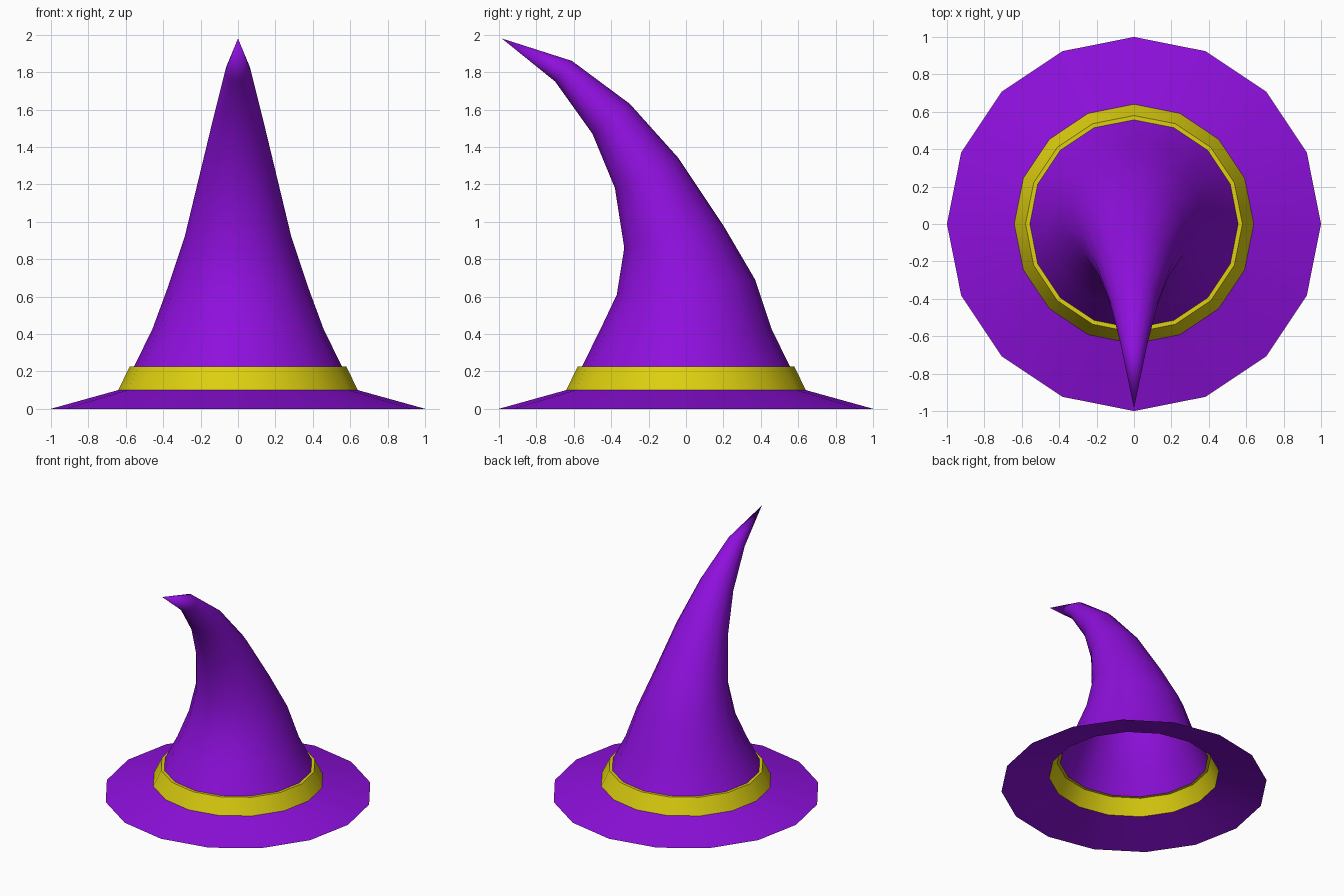
import bpy, bmesh, math

if "Cube" in bpy.data.objects:
    bpy.data.objects.remove(bpy.data.objects["Cube"])

SIDES = 16


def material(name, color):
    m = bpy.data.materials.new(name)
    m.diffuse_color = color
    m.use_nodes = True
    m.node_tree.nodes["Principled BSDF"].inputs["Base Color"].default_value = m.diffuse_color
    return m


def loft(name, rings, mat, tip=None):
    """Skin rings given as (front y, front z, back y, back z, half width)."""
    bm = bmesh.new()
    loops = []
    for fy, fz, by, bz, half in rings:
        loop = []
        for i in range(SIDES):
            a = 2 * math.pi * i / SIDES
            t = (1 + math.sin(a)) / 2
            loop.append(bm.verts.new((half * math.cos(a), fy + (by - fy) * t, fz + (bz - fz) * t)))
        loops.append(loop)
    for lo, hi in zip(loops, loops[1:]):
        for i in range(SIDES):
            j = (i + 1) % SIDES
            bm.faces.new((lo[i], lo[j], hi[j], hi[i]))
    if tip:
        point = bm.verts.new(tip)
        for i in range(SIDES):
            bm.faces.new((loops[-1][i], loops[-1][(i + 1) % SIDES], point))
    mesh = bpy.data.meshes.new(name)
    bm.to_mesh(mesh)
    bm.free()
    mesh.materials.append(mat)
    obj = bpy.data.objects.new(name, mesh)
    bpy.context.collection.objects.link(obj)
    bpy.ops.object.select_all(action='DESELECT')
    obj.select_set(True)
    bpy.context.view_layer.objects.active = obj
    bpy.ops.object.shade_smooth_by_angle(angle=math.radians(50))
    return obj


def flat(r, z):
    return (-r, z, r, z, r)


purple = material("purple_felt", (0.27, 0.005, 0.72, 1))
yellow = material("yellow_band", (0.72, 0.62, 0.005, 1))

# Sloping brim, open in the middle
loft("brim", [flat(1.0, 0.0), flat(0.64, 0.1)], purple)

# Tapered band with a narrow ledge at the top
loft("hat_band", [flat(0.64, 0.1), flat(0.58, 0.225), flat(0.557, 0.225)], yellow)

# Bent crown, rings tilting forward towards the tip
loft("crown", [
    flat(0.557, 0.225),
    flat(0.46, 0.42),
    (-0.37, 0.61, 0.37, 0.69, 0.375),
    (-0.33, 0.86, 0.20, 0.98, 0.285),
    (-0.38, 1.18, -0.04, 1.34, 0.203),
    (-0.50, 1.47, -0.30, 1.63, 0.133),
    (-0.70, 1.75, -0.61, 1.86, 0.069),
], purple, tip=(0, -0.985, 1.98))
